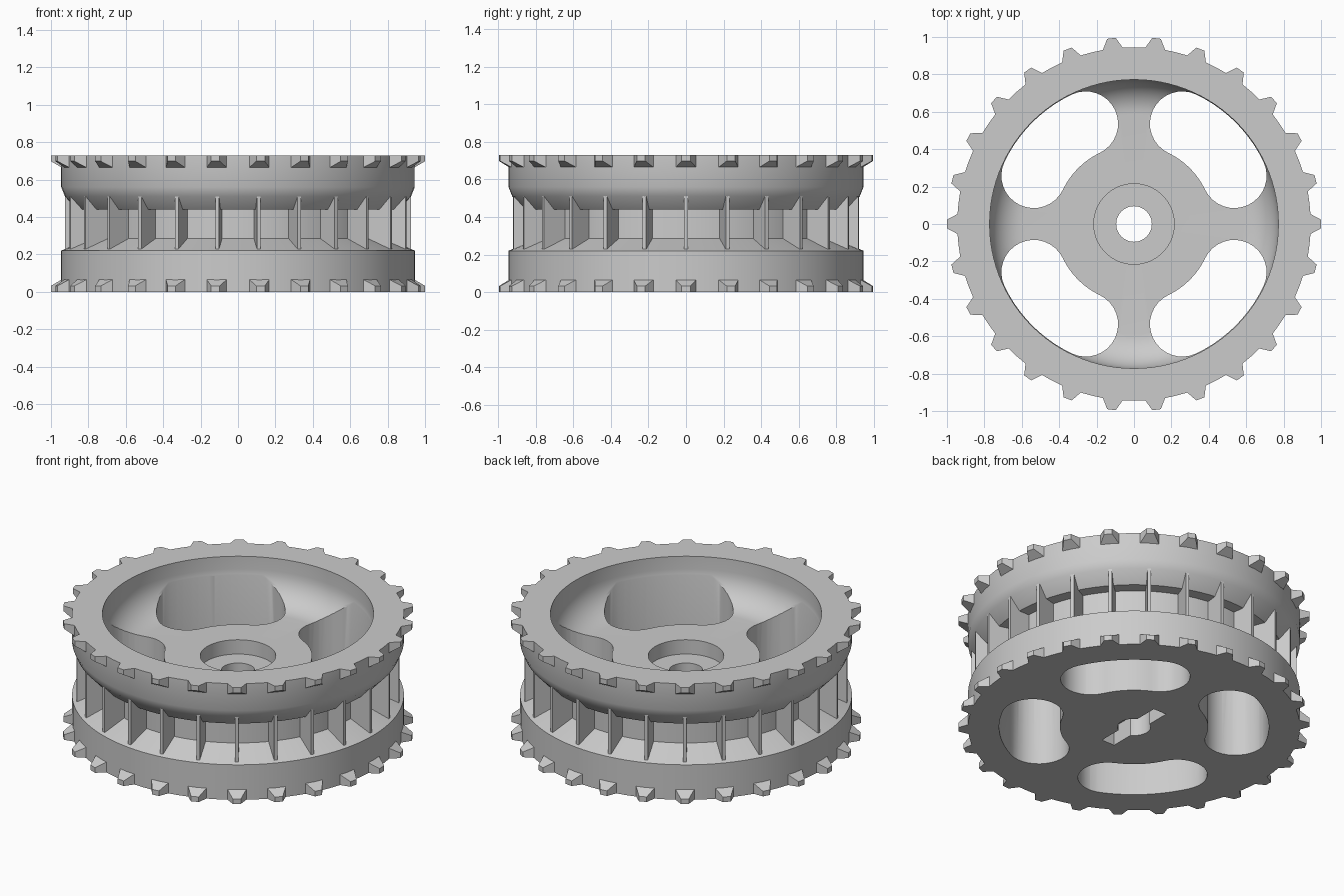
import bpy, bmesh
from math import sin, cos, pi, radians
from mathutils import Matrix, Vector

TEETH = 26
HEIGHT = 0.73

if "Cube" in bpy.data.objects:
    bpy.data.objects.remove(bpy.data.objects["Cube"], do_unlink=True)

grey = bpy.data.materials.new("light_grey")
grey.use_nodes = True
grey.diffuse_color = (0.6, 0.6, 0.6, 1)
grey.node_tree.nodes["Principled BSDF"].inputs["Base Color"].default_value = (0.6, 0.6, 0.6, 1)


def finish(name, bm):
    """Turn a bmesh into a coloured, linked object."""
    bmesh.ops.recalc_face_normals(bm, faces=bm.faces)
    mesh = bpy.data.meshes.new(name)
    bm.to_mesh(mesh)
    bm.free()
    mesh.materials.append(grey)
    obj = bpy.data.objects.new(name, mesh)
    bpy.context.collection.objects.link(obj)
    return obj


def activate(obj):
    bpy.ops.object.select_all(action="DESELECT")
    obj.select_set(True)
    bpy.context.view_layer.objects.active = obj


def arc(cx, cy, r, start, end, steps):
    """Points on an arc, angles in degrees."""
    angles = [radians(start + (end - start) * i / steps) for i in range(steps + 1)]
    return [(cx + r * cos(a), cy + r * sin(a)) for a in angles]


def lathe(name, profile, steps):
    """Revolve a closed (radius, height) profile about z."""
    bm = bmesh.new()
    verts = [bm.verts.new((r, 0, z)) for r, z in profile]
    edges = [bm.edges.new((v, verts[i - 1])) for i, v in enumerate(verts)]
    bmesh.ops.spin(bm, geom=verts + edges, cent=(0, 0, 0), axis=(0, 0, 1),
                   angle=2 * pi, steps=steps)
    bmesh.ops.remove_doubles(bm, verts=bm.verts, dist=1e-4)
    return finish(name, bm)


def prism(name, outline, z0, z1):
    """Extrude an (x, y) outline between two heights."""
    bm = bmesh.new()
    face = bm.faces.new([bm.verts.new((x, y, z0)) for x, y in outline])
    top = bmesh.ops.extrude_face_region(bm, geom=[face])["geom"]
    moved = [v for v in top if isinstance(v, bmesh.types.BMVert)]
    bmesh.ops.translate(bm, verts=moved, vec=(0, 0, z1 - z0))
    return finish(name, bm)


def cut(target, cutter):
    cutter.hide_render = True
    mod = target.modifiers.new("cut", "BOOLEAN")
    mod.operation = "DIFFERENCE"
    mod.solver = "EXACT"
    mod.object = cutter
    activate(target)
    bpy.ops.object.modifier_apply(modifier=mod.name)
    bpy.data.objects.remove(cutter, do_unlink=True)


def ring_of_blocks(name, inner, outer):
    """Repeat a tapered block around z; each end is (radius, half width, low, high)."""
    bm = bmesh.new()
    for i in range(TEETH):
        turn = Matrix.Rotation(2 * pi * i / TEETH, 4, "Z")
        a, b = [[bm.verts.new(turn @ Vector((r, s * w, z)))
                 for s, z in ((-1, lo), (1, lo), (1, hi), (-1, hi))]
                for r, w, lo, hi in (inner, outer)]
        bm.faces.new(a)
        bm.faces.new(b)
        for k in range(4):
            bm.faces.new((a[k - 1], a[k], b[k], b[k - 1]))
    return finish(name, bm)


# Wheel body: hub, counterbore, web, rounded bowl, two rims and the drum between
profile = [(0.095, 0), (0.945, 0), (0.945, 0.22), (0.79, 0.285), (0.79, 0.44),
           (0.86, 0.44), (0.925, 0.51), (0.945, 0.56), (0.945, HEIGHT), (0.772, HEIGHT)]
profile += arc(0.587, 0.65, 0.185, 0, -90, 10)
profile += [(0.215, 0.465), (0.215, 0.375), (0.095, 0.375)]
wheel = lathe("wheel_body", profile, TEETH * 4)

# Four kidney shaped openings between the spokes
half = 19.3
for quarter in range(4):
    mid = 45 + 90 * quarter
    lo, hi = mid - half, mid + half
    ends = [(0.595 * cos(radians(a)), 0.595 * sin(radians(a))) for a in (lo, hi)]
    outline = arc(0, 0, 0.768, lo, hi, 16)
    outline += arc(*ends[1], 0.173, hi, hi + 180, 16)[1:]
    outline += arc(0, 0, 0.422, hi, lo, 12)[1:]
    outline += arc(*ends[0], 0.173, lo + 180, lo + 360, 16)[1:-1]
    cut(wheel, prism("opening_cutter", outline, -0.2, 1))

# Keyway under the hub
w, l = 0.045, 0.23
cut(wheel, prism("keyway_cutter", [(-w, -l), (w, -l), (w, l), (-w, l)], -0.2, 0.12))

activate(wheel)
bpy.ops.object.shade_smooth_by_angle(angle=radians(25))

# Teeth on both rims, and the thin ribs across the groove
ring_of_blocks("lower_teeth", (0.935, 0.058, 0, 0.07), (1, 0.023, 0, 0.032))
ring_of_blocks("upper_teeth", (0.935, 0.058, HEIGHT - 0.07, HEIGHT),
               (1, 0.023, HEIGHT - 0.032, HEIGHT))
ring_of_blocks("groove_ribs", (0.78, 0.01, 0.22, 0.52), (0.925, 0.01, 0.22, 0.52))
